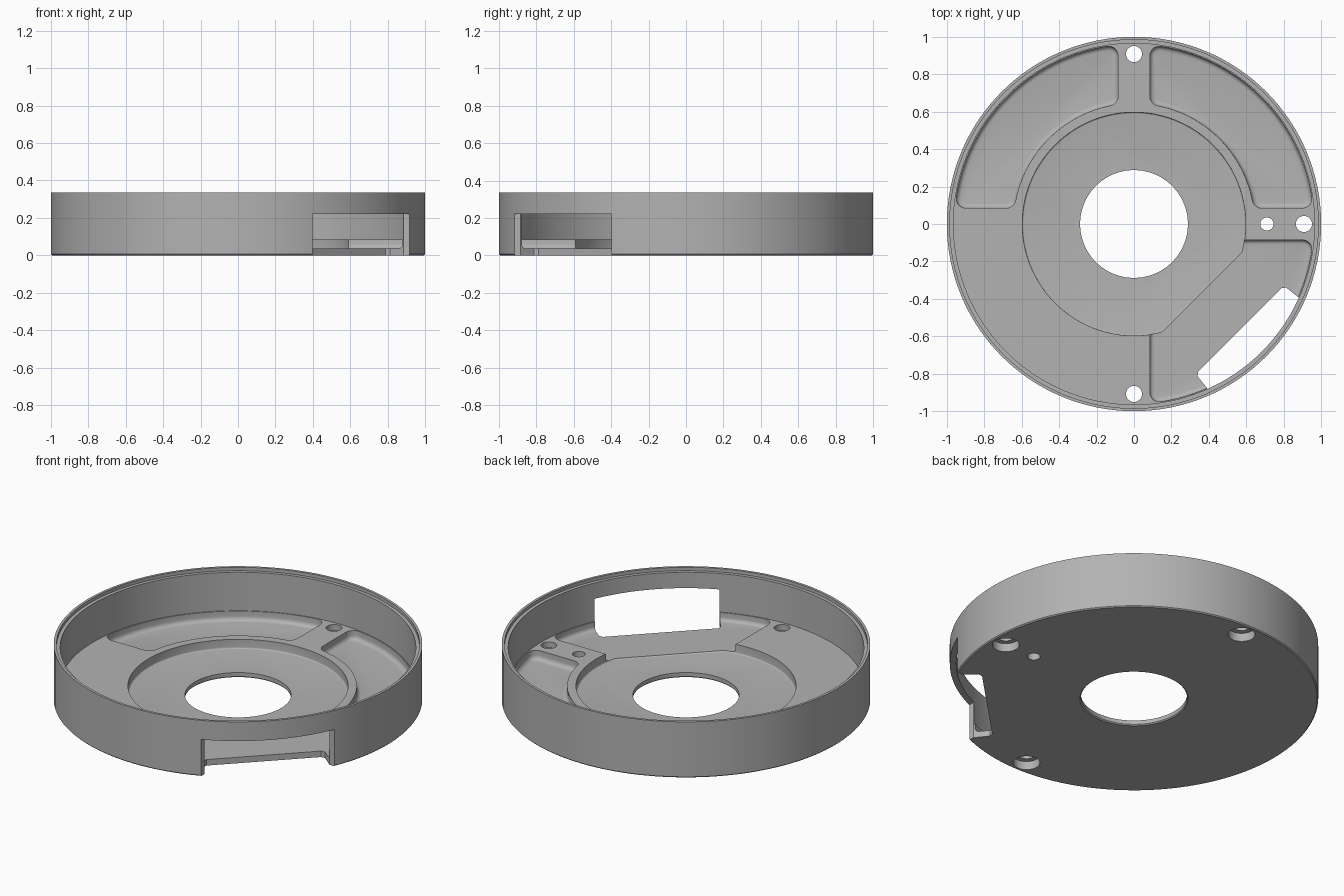
import bpy, bmesh, math
from math import cos, sin, radians, degrees, atan2, sqrt
from mathutils import Matrix

cube = bpy.data.objects.get("Cube")
if cube:
    bpy.data.objects.remove(cube, do_unlink=True)

HEIGHT, RIB_TOP, FLOOR, PAD = 0.335, 0.085, 0.03, 0.036
WALL_IN, RIB_HALF, FILLET = 0.965, 0.085, 0.05
RING_IN, RING_OUT, POCKET_R = 0.597, 0.645, 0.96

grey = bpy.data.materials.new("plain_grey")
grey.use_nodes = True
grey.diffuse_color = (0.45, 0.45, 0.45, 1)
grey.node_tree.nodes["Principled BSDF"].inputs["Base Color"].default_value = (0.45, 0.45, 0.45, 1)


def make_object(name, bm):
    bmesh.ops.recalc_face_normals(bm, faces=bm.faces)
    mesh = bpy.data.meshes.new(name)
    bm.to_mesh(mesh)
    bm.free()
    mesh.materials.append(grey)
    obj = bpy.data.objects.new(name, mesh)
    bpy.context.collection.objects.link(obj)
    return obj


def arc(cx, cy, r, start, end, n):
    """Points on an arc, angles in degrees, both ends included."""
    angles = [radians(start + (end - start) * i / n) for i in range(n + 1)]
    return [(cx + r * cos(a), cy + r * sin(a)) for a in angles]


def prism(name, outline, z0, z1, turn=0, fillet=0):
    """Extruded outline, with an optional rounded lower edge."""
    bm = bmesh.new()
    face = bm.faces.new([bm.verts.new((x, y, z0)) for x, y in outline])
    rim = list(face.edges)
    top = bmesh.ops.extrude_face_region(bm, geom=[face], use_keep_orig=True)
    moved = [v for v in top["geom"] if isinstance(v, bmesh.types.BMVert)]
    bmesh.ops.translate(bm, verts=moved, vec=(0, 0, z1 - z0))
    bmesh.ops.recalc_face_normals(bm, faces=bm.faces)
    if fillet:
        bmesh.ops.bevel(bm, geom=rim, offset=fillet, segments=4, profile=0.5,
                        affect='EDGES', clamp_overlap=True)
    bm.transform(Matrix.Rotation(radians(turn), 4, 'Z'))
    return make_object(name, bm)


def sector_outline(open_inside):
    """One quarter pocket between two ribs, mirrored across its diagonal."""
    cx = RIB_HALF + FILLET
    if open_inside:
        half = [(RIB_HALF, 0.45 * sqrt(2) - RIB_HALF)]
    else:
        cy = sqrt((RING_OUT + FILLET) ** 2 - cx ** 2)
        t = degrees(atan2(cy, cx))
        half = arc(0, 0, RING_OUT, 45, t, 14)[1:]
        half += arc(cx, cy, FILLET, t + 180, 180, 5)[1:]
    cy = sqrt((POCKET_R - FILLET) ** 2 - cx ** 2)
    t = degrees(atan2(cy, cx))
    half += arc(cx, cy, FILLET, 180, t, 5)
    half += arc(0, 0, POCKET_R, t, 45, 14)[1:-1]
    return half + [(y, x) for x, y in reversed(half)]


# Turned housing: base plate, outer wall and stepped rim
profile = [(0.294, 0), (0.994, 0), (1, 0.006), (1, HEIGHT), (0.985, HEIGHT),
           (0.985, HEIGHT - 0.02), (WALL_IN, HEIGHT - 0.02), (WALL_IN, RIB_TOP),
           (0.288, RIB_TOP), (0.288, 0.006)]
bm = bmesh.new()
loop = [bm.verts.new((r, 0, z)) for r, z in profile]
edges = [bm.edges.new((loop[i - 1], loop[i])) for i in range(len(loop))]
bmesh.ops.spin(bm, geom=loop + edges, cent=(0, 0, 0), axis=(0, 0, 1),
               angle=math.tau, steps=128, use_merge=True)
bmesh.ops.remove_doubles(bm, verts=bm.verts, dist=1e-4)
housing = make_object("round_housing", bm)

cutters = []
# Three closed pockets, leaving the ring and cross ribs
for turn in (0, 90, 180):
    cutters.append(prism("pocket_cutter", sector_outline(False), FLOOR, 0.15, turn, 0.025))
# Middle recess, with a straight side toward the open sector
clip = degrees(math.acos(0.516 / RING_IN))
cutters.append(prism("recess_cutter", arc(0, 0, RING_IN, clip, 360 - clip, 90),
                     FLOOR, 0.16, -45, 0.008))
# Open sector beside the wall slot
cutters.append(prism("open_sector_cutter", sector_outline(True), PAD, 0.17, 270, 0.022))
# Slot through the wall and base
side = [(0.80, -0.315), (0.815, -0.335), (0.905, -0.345), (0.932, -0.37), (1.2, -0.37)]
slot = side + [(d, -t) for d, t in reversed(side)]
cutters.append(prism("slot_cutter", slot, -0.1, 0.22, -45))
# Screw holes on each rib, the outer ones counterbored from below
for turn in (0, 90, 180, 270):
    for x, r, top in ((0.71, 0.035, 0.2), (0.908, 0.043, 0.19), (0.908, 0.073, 0.05)):
        cutters.append(prism("hole_cutter", arc(x, 0, r, 0, 348.75, 31), -0.1, top, turn))

bpy.context.view_layer.objects.active = housing
housing.select_set(True)
for cutter in cutters:
    cutter.hide_render = True
    mod = housing.modifiers.new("cut", 'BOOLEAN')
    mod.operation = 'DIFFERENCE'
    mod.solver = 'EXACT'
    mod.object = cutter
    bpy.ops.object.modifier_apply(modifier=mod.name)
    bpy.data.objects.remove(cutter, do_unlink=True)

bpy.ops.object.select_all(action='DESELECT')
housing.select_set(True)
bpy.ops.object.shade_smooth_by_angle(angle=radians(30))
